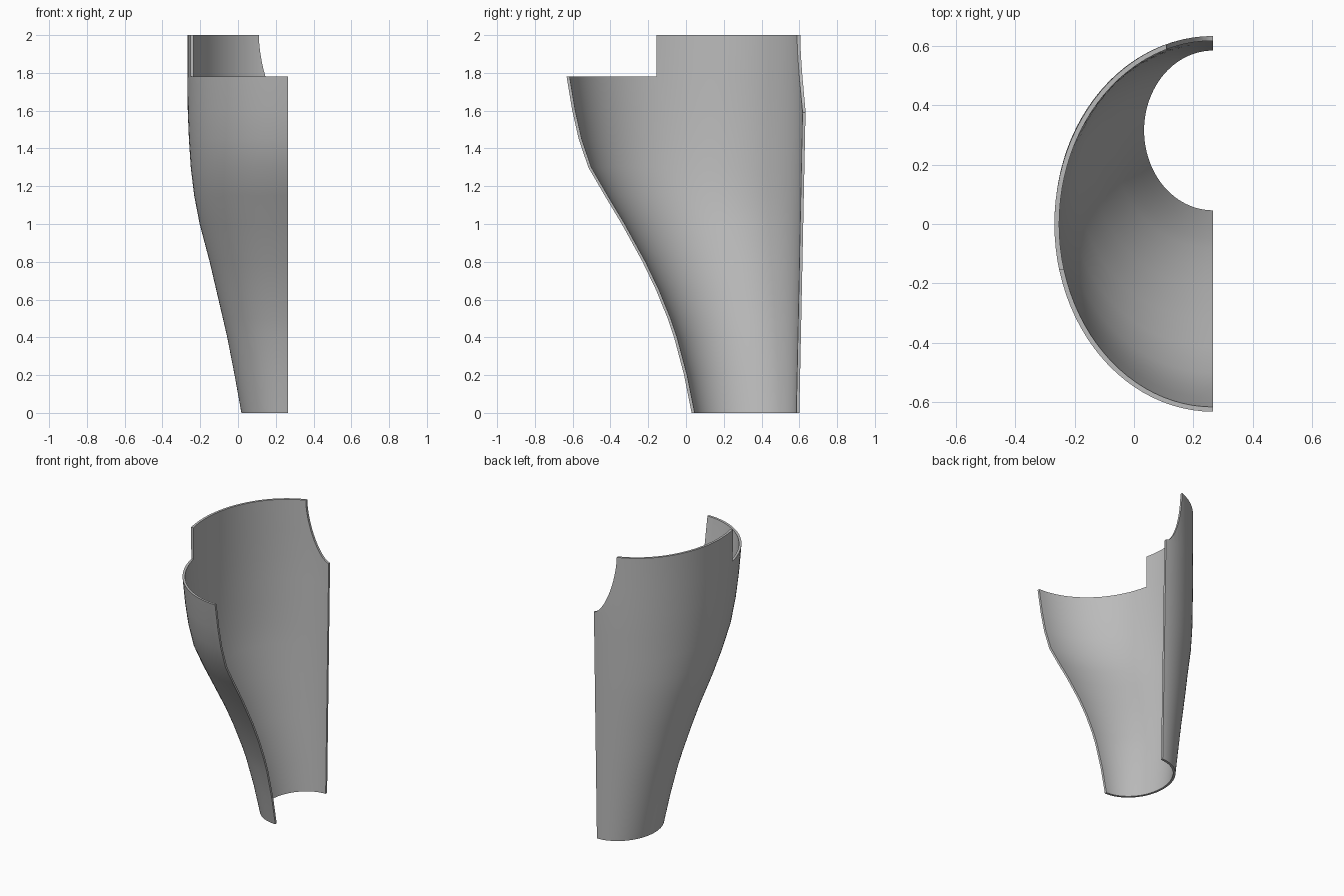
import bpy, bmesh, math

cube = bpy.data.objects.get("Cube")
if cube:
    bpy.data.objects.remove(cube, do_unlink=True)

OPEN_X = 0.266      # plane of the open side
WALL = 0.016
SEGMENTS = 48

grey = bpy.data.materials.new("plain grey")
grey.use_nodes = True
colour = (0.5, 0.5, 0.5, 1)
grey.diffuse_color = colour
grey.node_tree.nodes["Principled BSDF"].inputs["Base Color"].default_value = colour


def make_object(name, bm):
    bmesh.ops.recalc_face_normals(bm, faces=bm.faces)
    mesh = bpy.data.meshes.new(name)
    bm.to_mesh(mesh)
    bm.free()
    mesh.materials.append(grey)
    obj = bpy.data.objects.new(name, mesh)
    bpy.context.collection.objects.link(obj)
    return obj


def prism(name, outline):
    """Closed outline of 3D points extruded along y."""
    bm = bmesh.new()
    face = bm.faces.new([bm.verts.new(p) for p in outline])
    new = bmesh.ops.extrude_face_region(bm, geom=[face])["geom"]
    verts = [v for v in new if isinstance(v, bmesh.types.BMVert)]
    bmesh.ops.translate(bm, verts=verts, vec=(0, 0.845, 0))
    return make_object(name, bm)


# Shell sections: height, front y, side x
sections = [
    (0, 0.03, 0.018), (0.2, -0.01, -0.018), (0.4, -0.063, -0.057),
    (0.5, -0.097, -0.08), (0.65, -0.158, -0.115), (0.8, -0.23, -0.15),
    (1.0, -0.34, -0.203), (1.15, -0.43, -0.232), (1.3, -0.517, -0.25),
    (1.45, -0.568, -0.26), (1.6, -0.602, -0.266), (1.78, -0.632, -0.268),
    (2.0, -0.634, -0.268),
]


def section_ring(z, front, side):
    """Half-elliptical band, outer arc then inner arc back."""
    back = 0.6 + 0.033 * min(z / 1.6, 1)
    mid, ry, rx = (front + back) / 2, (back - front) / 2, OPEN_X - side
    ring = []
    for inset, steps in ((0, range(SEGMENTS + 1)), (WALL, range(SEGMENTS, -1, -1))):
        for i in steps:
            a = math.pi * i / SEGMENTS
            ring.append((OPEN_X - (rx - inset) * math.sin(a),
                         mid - (ry - inset) * math.cos(a), z))
    return ring


bm = bmesh.new()
rings = [[bm.verts.new(p) for p in section_ring(*s)] for s in sections]
count = len(rings[0])
for low, high in zip(rings, rings[1:]):
    for i in range(count):
        j = (i + 1) % count
        bm.faces.new((low[i], low[j], high[j], high[i]))
for ring in (rings[0], rings[-1]):
    for i in range(SEGMENTS):
        bm.faces.new((ring[i], ring[i + 1], ring[count - 2 - i], ring[count - 1 - i]))
shell = make_object("half_shell", bm)

# Lowered front rim
front_cutter = prism("front_rim_cutter", [
    (-1, -1, 1.78), (1, -1, 1.78), (1, -1, 2.2), (-1, -1, 2.2)])

# Rounded notch at the top of the back edge
curve = []
for i in range(17):
    a = math.pi / 2 * i / 16
    curve.append((OPEN_X - 0.156 * math.cos(a) ** 1.19, 0.2,
                  2 - 0.41 * math.sin(a) ** 1.19))
notch_cutter = prism("back_notch_cutter", curve + [
    (0.5, 0.2, 1.59), (0.5, 0.2, 2.2), (0.11, 0.2, 2.2)])

bpy.ops.object.select_all(action="DESELECT")
bpy.context.view_layer.objects.active = shell
shell.select_set(True)
for cutter in (front_cutter, notch_cutter):
    cutter.hide_render = True
    mod = shell.modifiers.new("cut", "BOOLEAN")
    mod.operation = "DIFFERENCE"
    mod.solver = "EXACT"
    mod.object = cutter
    bpy.ops.object.modifier_apply(modifier=mod.name)
    bpy.data.objects.remove(cutter, do_unlink=True)

bpy.ops.object.shade_smooth_by_angle(angle=math.radians(30))
